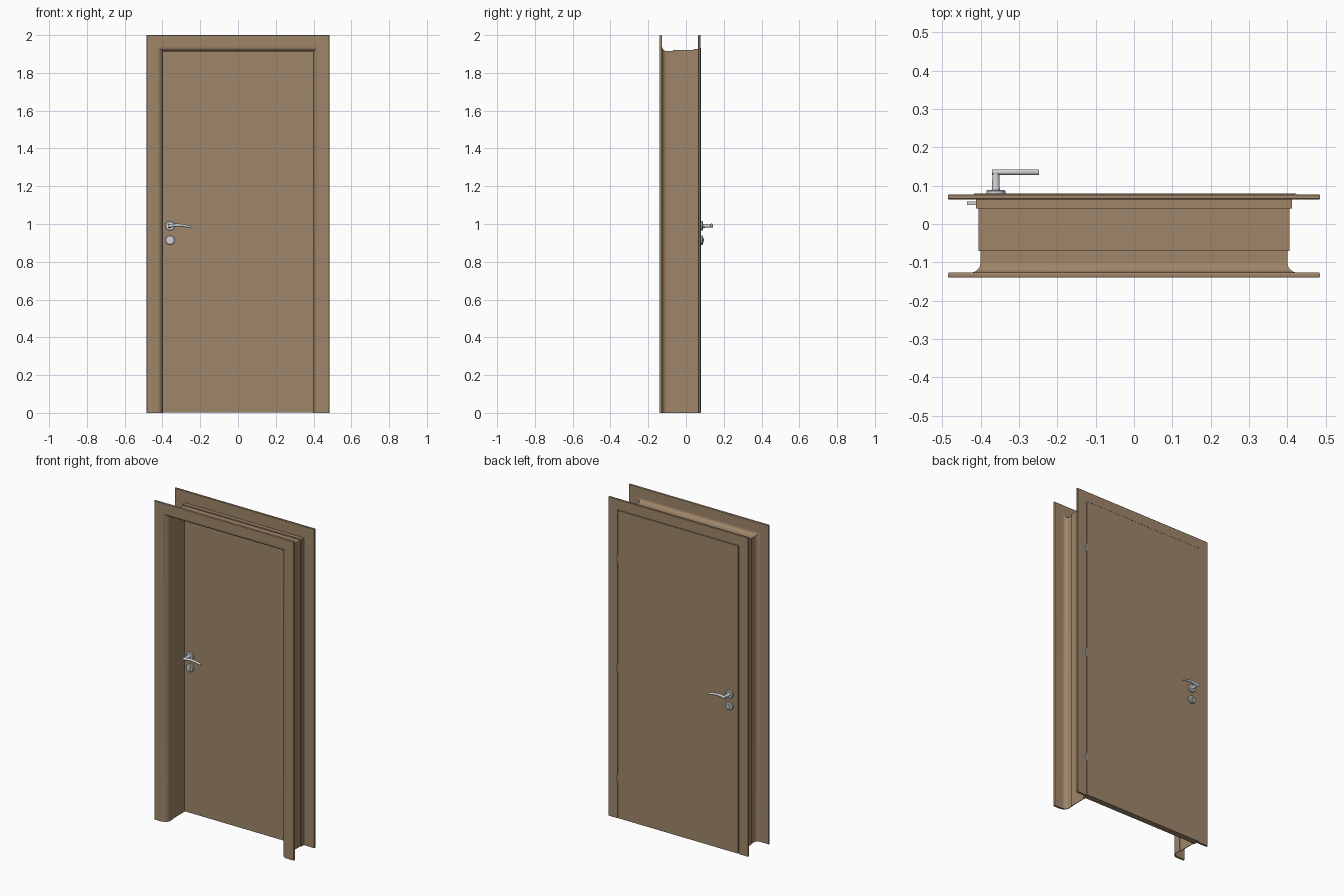
import bpy, bmesh, math
from mathutils import Matrix, Vector

if "Cube" in bpy.data.objects:
    bpy.data.objects.remove(bpy.data.objects["Cube"])

def material(name, rgb):
    m = bpy.data.materials.new(name)
    m.diffuse_color = (*rgb, 1)
    m.use_nodes = True
    m.node_tree.nodes["Principled BSDF"].inputs["Base Color"].default_value = m.diffuse_color
    return m

WOOD = material("oak_brown", (0.345, 0.235, 0.142))
METAL = material("satin_metal", (0.62, 0.64, 0.66))

def finish(name, bm, mat):
    bmesh.ops.recalc_face_normals(bm, faces=bm.faces[:])
    me = bpy.data.meshes.new(name)
    bm.to_mesh(me)
    bm.free()
    me.materials.append(mat)
    ob = bpy.data.objects.new(name, me)
    bpy.context.collection.objects.link(ob)
    bpy.ops.object.select_all(action='DESELECT')
    ob.select_set(True)
    bpy.context.view_layer.objects.active = ob
    bpy.ops.object.shade_smooth_by_angle(angle=math.radians(35))
    return ob

def loft(name, rings, mat):
    """Join equal-length point rings and cap both ends."""
    bm = bmesh.new()
    vs = [[bm.verts.new(p) for p in r] for r in rings]
    n = len(vs[0])
    for a, b in zip(vs, vs[1:]):
        for i in range(n):
            j = (i + 1) % n
            bm.faces.new((a[i], a[j], b[j], b[i]))
    bm.faces.new(vs[0])
    bm.faces.new(vs[-1])
    return finish(name, bm, mat)

def box(name, x0, x1, y0, y1, z0, z1, mat):
    ring = lambda z: [(x0, y0, z), (x1, y0, z), (x1, y1, z), (x0, y1, z)]
    return loft(name, [ring(z0), ring(z1)], mat)

def turned(name, x, z, steps, mat, n=24):
    """Round part along y from (y, radius) steps."""
    return loft(name, [[(x + r * math.cos(2 * math.pi * i / n), y,
                         z + r * math.sin(2 * math.pi * i / n)) for i in range(n)]
                       for y, r in steps], mat)

# Frame: one cross-section (outward offset, depth) mitred round the opening
W, H = 0.40, 1.915
def arc(cd, cy, rd, ry, flip=False, n=8):
    pts = [(cd - rd * math.sin(t), cy - ry * math.cos(t))
           for t in [math.pi / 2 * i / n for i in range(n + 1)]]
    return pts[::-1] if flip else pts

profile = ([(0.083, -0.14), (0.085, -0.137), (0.085, -0.130), (0.083, -0.127)]
           + arc(0.027, -0.10, 0.027, 0.027)
           + [(0, -0.07), (0.005, -0.07), (0.005, 0.04), (0.012, 0.04), (0.012, 0.064),
              (0.083, 0.064), (0.085, 0.066), (0.085, 0.075), (0.083, 0.077),
              (0.020, 0.077), (0.020, 0.067), (0.009, 0.067), (0.009, 0.043),
              (0.001, 0.043), (0.001, -0.07), (-0.003, -0.07)]
           + arc(0.027, -0.10, 0.030, 0.037, flip=True)
           + [(0.027, -0.14)])
loft("door_frame", [[(-W - d, y, 0) for d, y in profile],
                    [(-W - d, y, H + d) for d, y in profile],
                    [(W + d, y, H + d) for d, y in profile],
                    [(W + d, y, 0) for d, y in profile]], WOOD)

# Door leaf: body in the rebate, with a wider lip at the back
box("door_leaf", -0.406, 0.406, 0.043, 0.070, 0.003, 1.921, WOOD)
box("door_lip", -0.417, 0.417, 0.068, 0.080, 0.003, 1.932, WOOD)

# Handles, mirrored on both faces of the leaf
HX, HZ = -0.36, 0.99
for label, face, s in (("back", 0.080, 1), ("front", 0.043, -1)):
    Y = lambda d: face + s * d
    turned(label + "_handle_rose", HX, HZ,
           [(Y(-0.002), 0.025), (Y(0.006), 0.025), (Y(0.009), 0.022)], METAL)
    turned(label + "_handle_neck", HX, HZ,
           [(Y(0.005), 0.012), (Y(0.014), 0.010), (Y(0.055), 0.009)], METAL)
    # lever, gently arched
    rings = []
    for i in range(13):
        t = i / 12
        x = -0.370 + 0.122 * t
        z = 0.988 + 0.007 * math.sin(math.pi * min(1, t * 1.05)) - 0.004 * t * t
        rz = 0.009 - 0.003 * t
        rings.append([(x, Y(0.055) + 0.0075 * math.cos(a), z + rz * math.sin(a))
                      for a in [2 * math.pi * k / 16 for k in range(16)]])
    loft(label + "_lever", rings, METAL)
    # lock rose with cylinder
    turned(label + "_lock_rose", HX, 0.915,
           [(Y(-0.002), 0.025), (Y(0.006), 0.025), (Y(0.009), 0.022)], METAL)
    turned(label + "_lock_cylinder", HX, 0.918,
           [(Y(0.008), 0.009), (Y(0.015), 0.009)], METAL)
    y0, y1 = sorted((Y(0.008), Y(0.013)))
    box(label + "_lock_tail", HX - 0.005, HX + 0.005, y0, y1, 0.899, 0.915, METAL)

# Latch bolt through the closing edge
box("latch_bolt", -0.435, -0.40, 0.050, 0.058, 0.975, 1.005, METAL)

# Hinges on the +x edge
for k, z in enumerate((0.25, 0.94, 1.63)):
    rings = [[(0.4185 + 0.005 * math.cos(a), 0.0755 + 0.005 * math.sin(a), zz)
              for a in [2 * math.pi * i / 12 for i in range(12)]]
             for zz in (z - 0.025, z + 0.025)]
    loft("hinge_%d" % (k + 1), rings, METAL)
